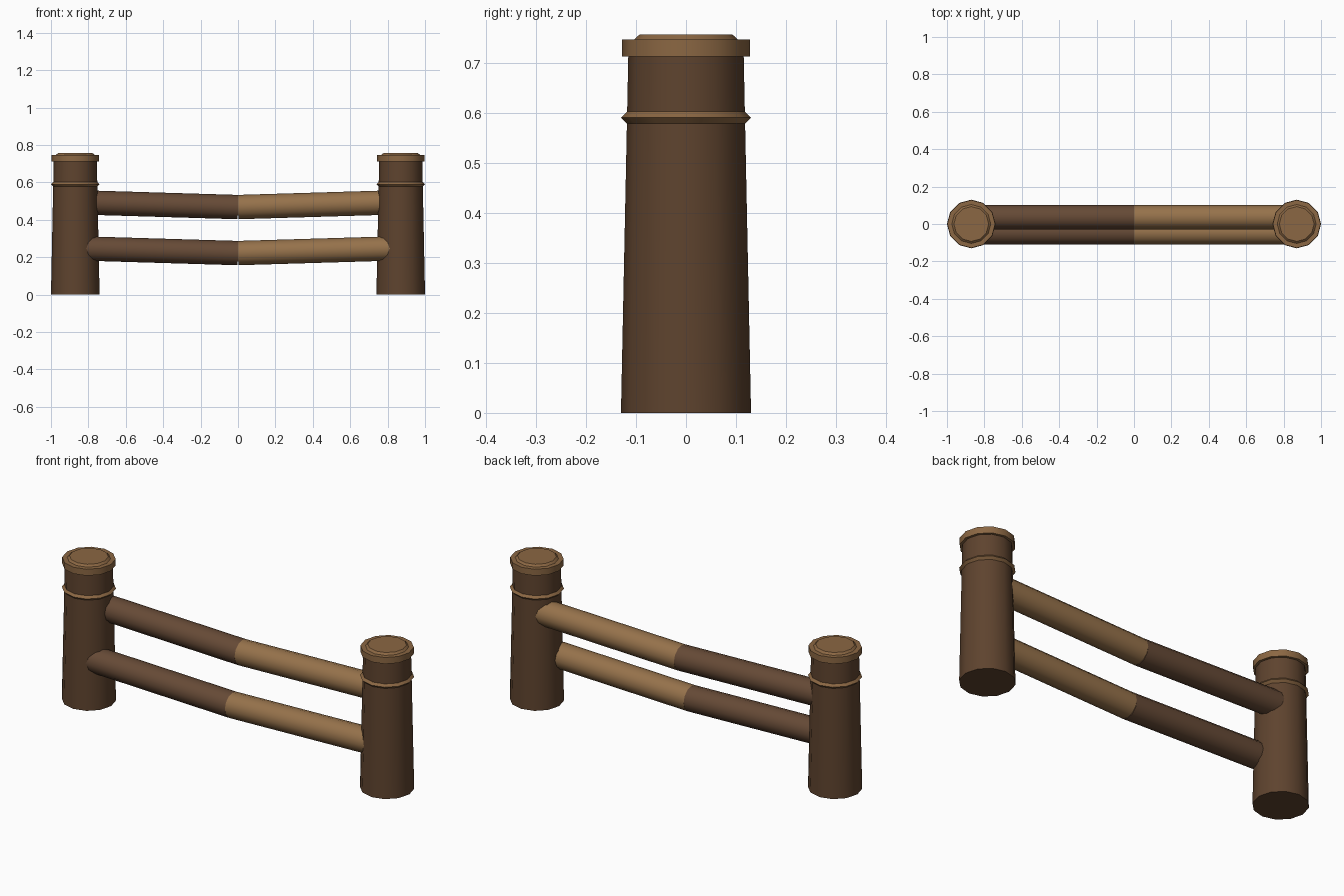
import bpy, bmesh, math
from mathutils import Vector

if "Cube" in bpy.data.objects:
    bpy.data.objects.remove(bpy.data.objects["Cube"])


def material(name, rgb):
    def lin(c):
        c /= 255
        return c / 12.92 if c <= 0.04045 else ((c + 0.055) / 1.055) ** 2.4
    m = bpy.data.materials.new(name)
    m.diffuse_color = (*[lin(c) for c in rgb], 1)
    m.use_nodes = True
    m.node_tree.nodes["Principled BSDF"].inputs["Base Color"].default_value = m.diffuse_color
    return m


POST = material("dark post wood", (94, 67, 46))
DARK = material("brown rail wood", (102, 74, 54))
LIGHT = material("light rail wood", (150, 114, 75))
TRIM = material("tan trim wood", (139, 103, 67))


def finish(obj, mat):
    obj.data.materials.append(mat)
    bpy.ops.object.select_all(action='DESELECT')
    obj.select_set(True)
    bpy.context.view_layer.objects.active = obj
    bpy.ops.object.shade_smooth_by_angle(angle=math.radians(35))


def lathe(name, profile, x, mat, closed=False, sides=12):
    """Spin (radius, z) points around a vertical axis at x."""
    bm = bmesh.new()
    rings = [[bm.verts.new((r * math.cos(2 * math.pi * i / sides),
                            r * math.sin(2 * math.pi * i / sides), z))
              for i in range(sides)] for r, z in profile]
    pairs = list(zip(rings, rings[1:]))
    if closed:
        pairs.append((rings[-1], rings[0]))
    else:
        bm.faces.new(rings[0])
        bm.faces.new(rings[-1])
    for a, b in pairs:
        for i in range(sides):
            j = (i + 1) % sides
            bm.faces.new((a[i], a[j], b[j], b[i]))
    bmesh.ops.recalc_face_normals(bm, faces=bm.faces)
    mesh = bpy.data.meshes.new(name)
    bm.to_mesh(mesh)
    bm.free()
    obj = bpy.data.objects.new(name, mesh)
    obj.location.x = x
    bpy.context.collection.objects.link(obj)
    finish(obj, mat)


def rail(name, start, end, mat, radius=0.065):
    """Round log between two points."""
    a, b = Vector(start), Vector(end)
    bpy.ops.mesh.primitive_cylinder_add(
        vertices=12, radius=radius, depth=(b - a).length, location=(a + b) / 2,
        rotation=(b - a).to_track_quat('Z', 'Y').to_euler())
    obj = bpy.context.object
    obj.name = name
    finish(obj, mat)


for side, s, mat in (("left", -1, DARK), ("right", 1, LIGHT)):
    x = 0.87 * s
    # tapered post with a banded collar and a stepped cap
    lathe(side + "_post", [(0.13, 0), (0.115, 0.73)], x, POST)
    lathe(side + "_collar", [(0.130, 0.59), (0.118, 0.602),
                             (0.106, 0.59), (0.118, 0.578)], x, TRIM, True)
    lathe(side + "_cap", [(0.128, 0.712), (0.128, 0.746), (0.104, 0.746),
                          (0.093, 0.756)], x, TRIM)
    # sagging half rails, upper one set back and lower one set forward
    rail(side + "_upper_rail", (0, 0.036, 0.468), (x, 0.036, 0.494), mat)
    rail(side + "_lower_rail", (0, -0.045, 0.222), (x, -0.045, 0.248), mat)
